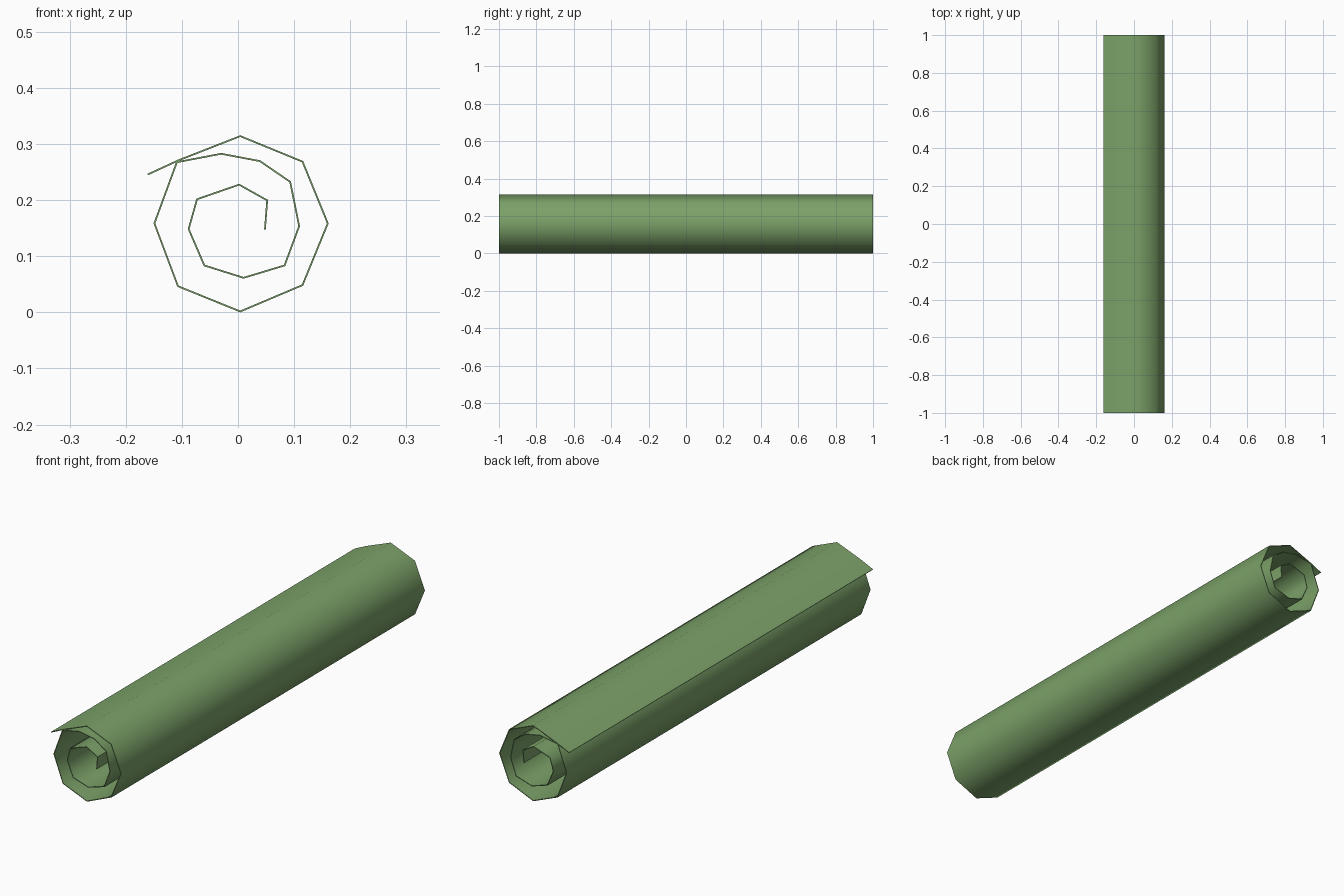
import bpy, bmesh, math
from mathutils import Vector

if "Cube" in bpy.data.objects:
    bpy.data.objects.remove(bpy.data.objects["Cube"])

HALF_LENGTH = 1.0
THICKNESS = 0.003

# Spiral cross-section (x, z), from the loose outer flap to the inner end
profile = [
    (-0.161, 0.246), (-0.107, 0.271), (0.004, 0.3145), (0.115, 0.269),
    (0.160, 0.159), (0.115, 0.049), (0.004, 0.002), (-0.107, 0.047),
    (-0.149, 0.159), (-0.109, 0.268), (-0.030, 0.283), (0.039, 0.270),
    (0.093, 0.233), (0.109, 0.154), (0.083, 0.084), (0.010, 0.062),
    (-0.060, 0.084), (-0.088, 0.149), (-0.073, 0.202), (0.002, 0.228),
    (0.052, 0.200), (0.048, 0.148),
]

# Rolled sheet: sweep the spiral along y
bm = bmesh.new()
rows = [[bm.verts.new((x, y, z)) for x, z in profile]
        for y in (-HALF_LENGTH, HALF_LENGTH)]
for i in range(len(profile) - 1):
    bm.faces.new((rows[0][i], rows[0][i + 1], rows[1][i + 1], rows[1][i]))
bm.normal_update()
mesh = bpy.data.meshes.new("rolled_mat")
bm.to_mesh(mesh)
bm.free()

mat_obj = bpy.data.objects.new("rolled_mat", mesh)
bpy.context.collection.objects.link(mat_obj)
bpy.context.view_layer.objects.active = mat_obj
mat_obj.select_set(True)

# Sheet thickness
solid = mat_obj.modifiers.new("thickness", 'SOLIDIFY')
solid.thickness = THICKNESS
solid.offset = 0
solid.use_even_offset = True
bpy.ops.object.modifier_apply(modifier=solid.name)
bpy.ops.object.shade_smooth_by_angle(angle=math.radians(65))

# Rest the roll on the ground
low = min(v.co.z for v in mesh.vertices)
for v in mesh.vertices:
    v.co.z -= low

# Green foam
green = bpy.data.materials.new("green_foam")
green.diffuse_color = (0.20, 0.36, 0.14, 1)
green.use_nodes = True
green.node_tree.nodes["Principled BSDF"].inputs["Base Color"].default_value = green.diffuse_color
mesh.materials.append(green)
